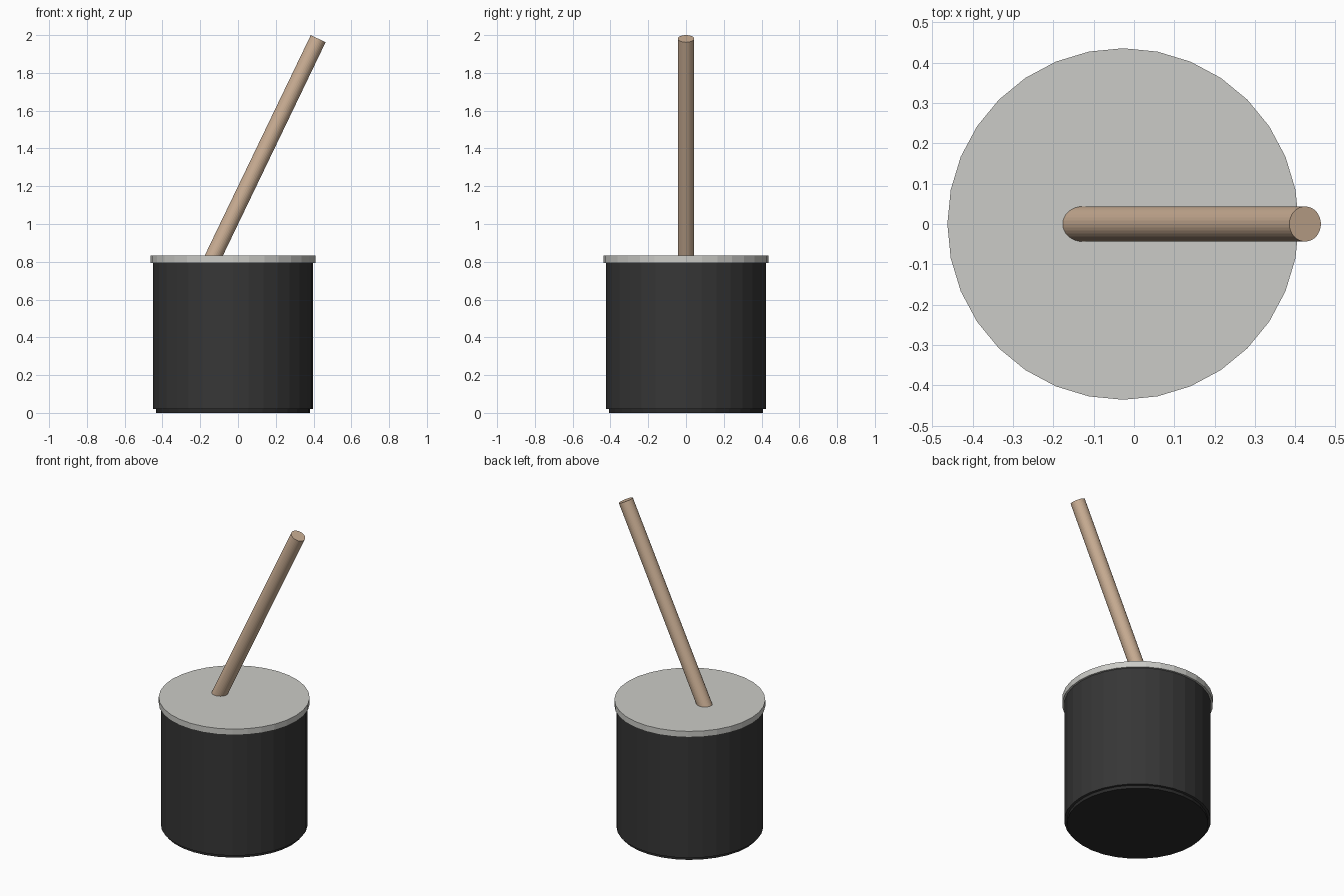
import bpy, math
from mathutils import Vector

if "Cube" in bpy.data.objects:
    bpy.data.objects.remove(bpy.data.objects["Cube"])

SIDES = 32
CX = -0.027  # the pot sits slightly left of the overall centre


def material(name, rgb):
    m = bpy.data.materials.new(name)
    m.diffuse_color = (*rgb, 1)
    m.use_nodes = True
    m.node_tree.nodes["Principled BSDF"].inputs["Base Color"].default_value = m.diffuse_color
    return m


black = material("charcoal", (0.037, 0.037, 0.037))
dark = material("dark_base", (0.024, 0.024, 0.024))
grey = material("light_grey", (0.60, 0.60, 0.57))
wood = material("tan_wood", (0.60, 0.43, 0.30))


def rod(name, start, end, radius, mat):
    """Flat-shaded cylinder between two points."""
    a, b = Vector(start), Vector(end)
    d = b - a
    bpy.ops.mesh.primitive_cylinder_add(
        vertices=SIDES, radius=radius, depth=d.length, location=(a + b) / 2,
        rotation=(0, math.atan2(d.x, d.z), 0))
    ob = bpy.context.object
    ob.name = name
    ob.data.materials.append(mat)
    return ob


# Pot: recessed foot, body and overhanging lid
rod("foot", (CX, 0, 0), (CX, 0, 0.03), 0.408, dark)
rod("pot_body", (CX, 0, 0.02), (CX, 0, 0.80), 0.424, black)
rod("lid", (CX, 0, 0.794), (CX, 0, 0.832), 0.436, grey)

# Slanted handle, passing through the lid
top = Vector((0.4245, 0, 1.981))
lean = math.radians(25.7)
axis = Vector((math.sin(lean), 0, math.cos(lean)))
rod("handle", top - axis * 1.34, top, 0.0435, wood)
